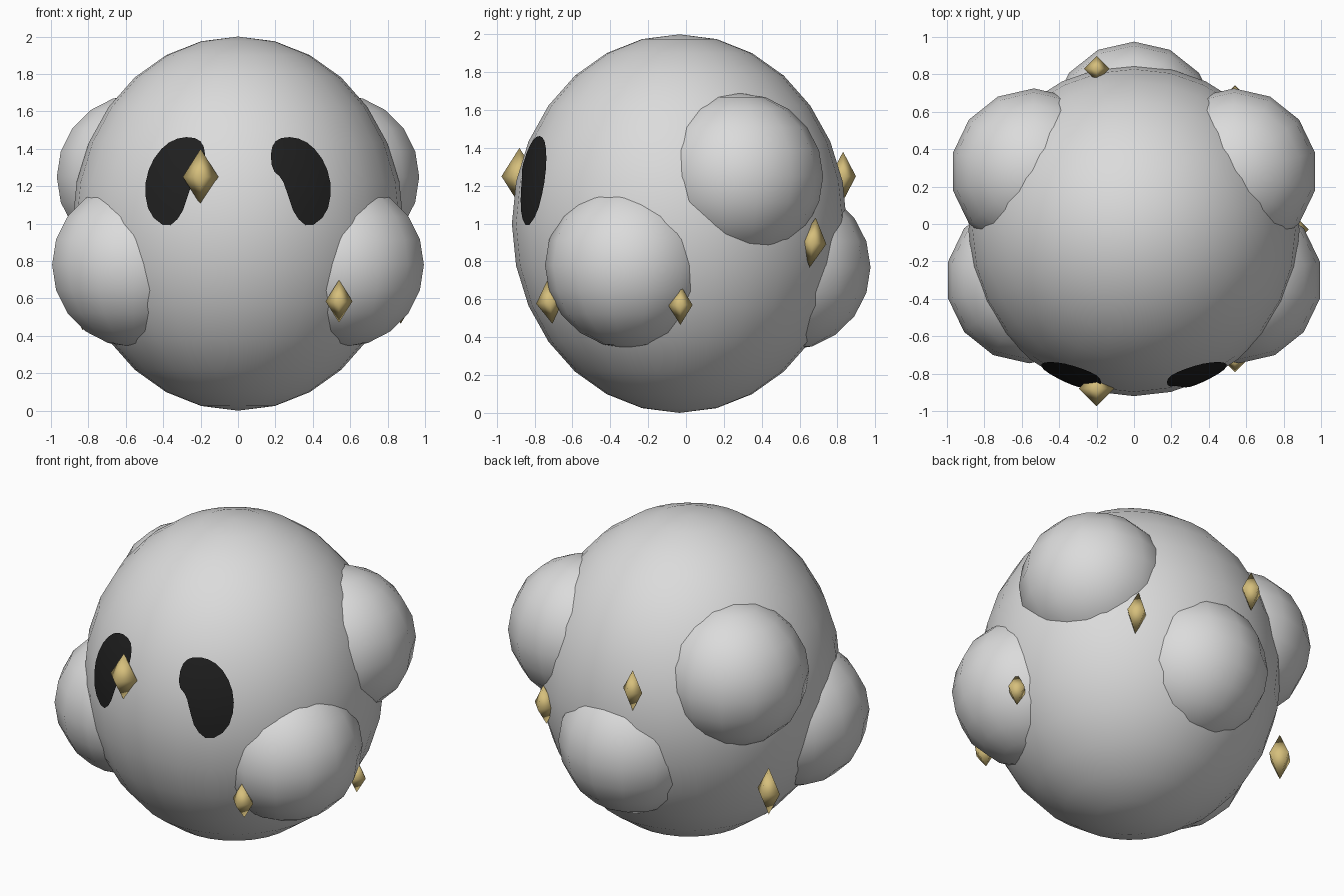
import bpy
import bmesh
import math
from mathutils import Vector

cube = bpy.data.objects.get("Cube")
if cube:
    bpy.data.objects.remove(cube, do_unlink=True)


def material(name, rgb):
    mat = bpy.data.materials.new(name)
    mat.use_nodes = True
    mat.diffuse_color = (*rgb, 1)
    bsdf = mat.node_tree.nodes["Principled BSDF"]
    bsdf.inputs["Base Color"].default_value = (*rgb, 1)
    bsdf.inputs["Roughness"].default_value = 0.8
    return mat


GREY = material("pale grey", (0.71, 0.71, 0.71))
BLACK = material("black", (0.014, 0.014, 0.014))
GOLD = material("gold", (0.67, 0.52, 0.2))

BODY_CENTRE = Vector((0, -0.035, 1))
BODY_RADII = Vector((0.885, 0.885, 1))


def finish(bm, name, mat):
    mesh = bpy.data.meshes.new(name)
    for face in bm.faces:
        face.smooth = True
    bm.to_mesh(mesh)
    bm.free()
    mesh.materials.append(mat)
    obj = bpy.data.objects.new(name, mesh)
    bpy.context.collection.objects.link(obj)
    return obj


def ball(name, centre, radii, segments, rings):
    bm = bmesh.new()
    bmesh.ops.create_uvsphere(bm, u_segments=segments, v_segments=rings, radius=1)
    bmesh.ops.scale(bm, vec=radii, verts=bm.verts)
    bmesh.ops.translate(bm, vec=centre, verts=bm.verts)
    return finish(bm, name, GREY)


def gem(name, centre, radius, half_height, tilt=0):
    """Four-sided double pyramid."""
    bm = bmesh.new()
    ring = [bm.verts.new((radius * math.cos(a), radius * math.sin(a), 0))
            for a in (i * math.pi / 2 for i in range(4))]
    for sign in (1, -1):
        tip = bm.verts.new((0, 0, sign * half_height))
        for a, b in zip(ring, ring[1:] + ring[:1]):
            bm.faces.new((a, b, tip) if sign > 0 else (b, a, tip))
    obj = finish(bm, name, GOLD)
    obj.location = centre
    obj.rotation_euler.x = math.radians(tilt)


def on_body(x, z):
    """Point on the front of the body, lifted slightly."""
    dx = x / BODY_RADII.x
    dz = (z - BODY_CENTRE.z) / BODY_RADII.z
    y = -BODY_RADII.y * math.sqrt(1 - dx * dx - dz * dz)
    return Vector((x, BODY_CENTRE.y + y - 0.005, z))


EYE = [(0.175, 1.40), (0.21, 1.455), (0.3, 1.465), (0.39, 1.425),
       (0.47, 1.32), (0.502, 1.185), (0.475, 1.05), (0.38, 0.975),
       (0.305, 1.04), (0.265, 1.158), (0.237, 1.24), (0.18, 1.29)]


def eye(name, side):
    # Round the outline by cutting its corners, then fill with rings
    points = [Vector(p) for p in EYE]
    outline = []
    for a, b in zip(points, points[1:] + points[:1]):
        outline += [a.lerp(b, 0.25), a.lerp(b, 0.75)]
    middle = Vector((0.36, 1.21))
    bm = bmesh.new()
    rings = []
    for t in (1, 0.75, 0.5, 0.25):
        ring = [middle.lerp(p, t) for p in outline]
        rings.append([bm.verts.new(on_body(side * p.x, p.y)) for p in ring])
    for outer, inner in zip(rings, rings[1:]):
        for i in range(len(outer)):
            bm.faces.new((outer[i - 1], outer[i], inner[i], inner[i - 1]))
    bm.faces.new(rings[-1])
    for face in bm.faces:
        face.normal_update()
        if face.normal.y > 0:
            face.normal_flip()
    finish(bm, name, BLACK)


# Round body
ball("body", BODY_CENTRE, BODY_RADII, 28, 14)

# Bumps on the sides and the back
bump_size = Vector((0.445, 0.445, 0.44))
for side, label in ((1, "left"), (-1, "right")):
    ball(f"front_{label}_bump", (side * 0.56, -0.3, 0.78), bump_size, 14, 10)
    ball(f"rear_{label}_bump", (side * 0.535, 0.28, 1.25), bump_size, 14, 10)
    eye(f"{label}_eye", side)
ball("back_bump", (0, 0.53, 0.77), bump_size, 14, 10)

# Gems scattered over the surface
gem("front_gem", (-0.2, -0.88, 1.25), 0.095, 0.15)
gem("front_left_gem", (0.54, -0.72, 0.585), 0.072, 0.115, 7)
gem("left_gem", (0.87, -0.03, 0.57), 0.065, 0.105)
gem("rear_left_gem", (0.54, 0.67, 0.9), 0.072, 0.132, -7)
gem("rear_gem", (-0.2, 0.83, 1.25), 0.068, 0.13)
gem("rear_right_gem", (-0.83, 0.34, 0.58), 0.08, 0.15)
